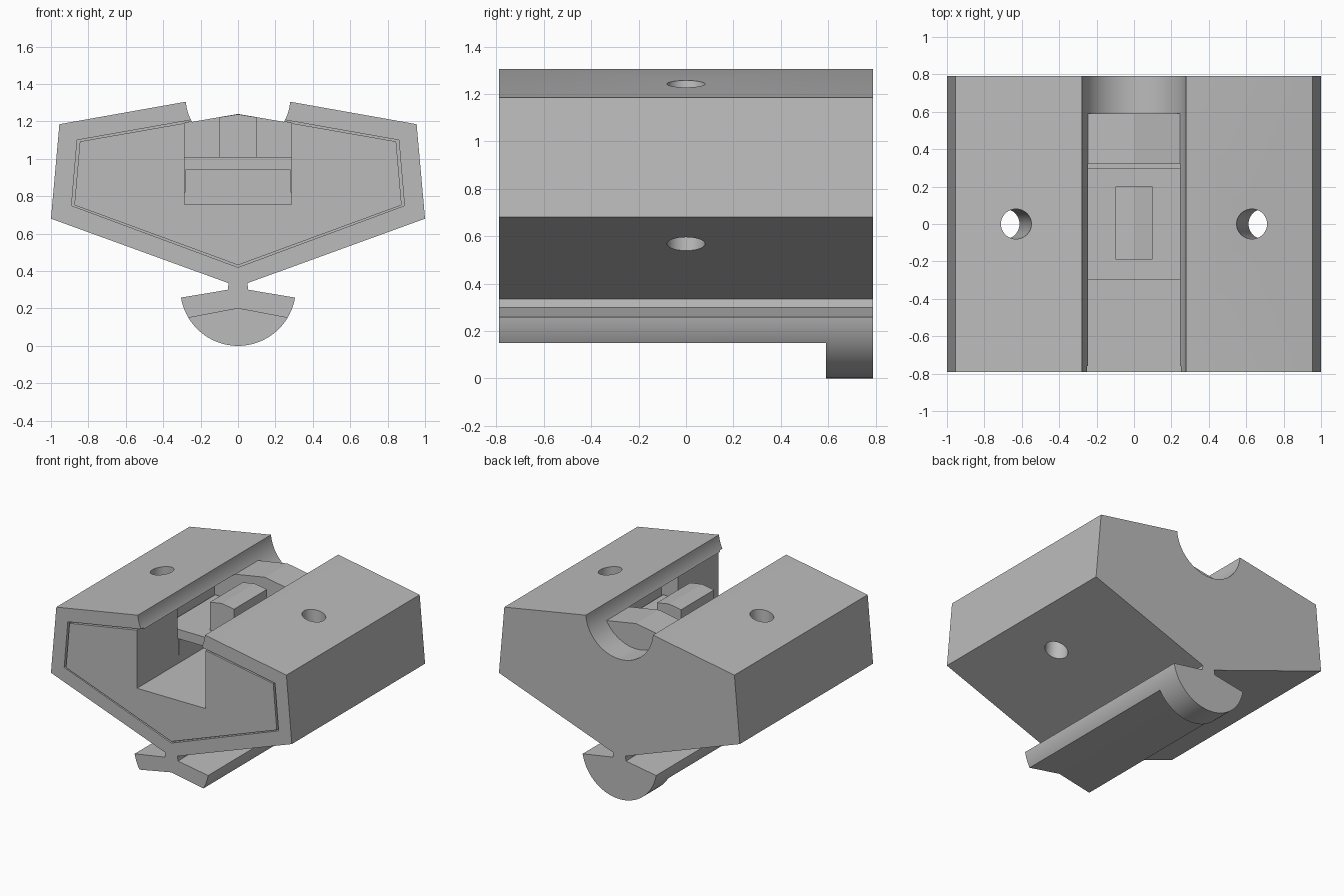
import bpy, bmesh, math
from mathutils import Vector

cube = bpy.data.objects.get("Cube")
if cube:
    bpy.data.objects.remove(cube, do_unlink=True)

grey = bpy.data.materials.new("plain grey")
grey.use_nodes = True
COLOUR = (0.5, 0.5, 0.5, 1)
grey.diffuse_color = COLOUR
grey.node_tree.nodes["Principled BSDF"].inputs["Base Color"].default_value = COLOUR

HALF = 0.79          # half the depth
STOP = 0.59          # front of the rear lip


def prism(name, profile, y0, y1):
    """Extrude an x-z profile along y."""
    bm = bmesh.new()
    face = bm.faces.new([bm.verts.new((x, y0, z)) for x, z in profile])
    res = bmesh.ops.extrude_face_region(bm, geom=[face])
    moved = [v for v in res["geom"] if isinstance(v, bmesh.types.BMVert)]
    bmesh.ops.translate(bm, vec=(0, y1 - y0, 0), verts=moved)
    bmesh.ops.recalc_face_normals(bm, faces=bm.faces)
    mesh = bpy.data.meshes.new(name)
    bm.to_mesh(mesh)
    bm.free()
    mesh.materials.append(grey)
    ob = bpy.data.objects.new(name, mesh)
    bpy.context.collection.objects.link(ob)
    return ob


def mirrored(right):
    """Close a right-hand half profile by mirroring it in x."""
    return right + [(-x, z) for x, z in reversed(right) if x > 1e-6]


def rect(x0, x1, z0, z1):
    return [(x0, z0), (x1, z0), (x1, z1), (x0, z1)]


def arc(cz, r, a0, a1, n):
    """Arc points around x = 0, angles in degrees from +x."""
    angles = [math.radians(a0 + (a1 - a0) * i / n) for i in range(n + 1)]
    return [(r * math.cos(a), cz + r * math.sin(a)) for a in angles]


def boolean(target, tool, operation="DIFFERENCE"):
    bpy.context.view_layer.objects.active = target
    mod = target.modifiers.new("cut", "BOOLEAN")
    mod.operation, mod.solver, mod.object = operation, "EXACT", tool
    bpy.ops.object.modifier_apply(modifier=mod.name)
    bpy.data.objects.remove(tool, do_unlink=True)


# Main block with the neck and mushroom rail below
block = [(0.05, 0.335), (1, 0.68), (0.955, 1.185), (0.28, 1.305), (0, 1.305)]
rail = arc(0.309, 0.309, -31, -9.5, 8) + [(0.055, 0.30)]
body = prism("body", mirrored([(0, 0.2)] + rail + block), -HALF, HALF)

# Round heel of the rail at the back
heel = mirrored(arc(0.309, 0.309, -90, -31, 20) + [(0, 0.25)])
boolean(body, prism("heel", heel, STOP, HALF), "UNION")

# Rail groove in the top: gabled floor in front, full round at the back
over = [(0.279, 1.5), (0, 1.5)]
groove = mirrored([(0, 1.24)] + arc(1.33, 0.28, -28.3, -5, 8) + over)
boolean(body, prism("groove", groove, -1, STOP + 0.005))
boolean(body, prism("round_seat", mirrored(arc(1.33, 0.28, -90, -5, 28) + over), STOP, 1))

# Front pocket and the wider latch chamber, both under the lips
boolean(body, prism("pocket", mirrored([(0, 0.755), (0.285, 0.755), (0.285, 1.192), (0, 1.241)]), -1, 0.3))
boolean(body, prism("chamber", mirrored([(0, 0.94), (0.42, 0.94), (0.42, 1.168), (0, 1.241)]), -0.31, 0.32))

# Thin outline channel in the front face
shape = [(0, 0.42), (0.89, 0.75), (0.86, 1.1), (0, 1.252)]
inner = [(x * 0.983, 0.84 + (z - 0.84) * 0.972) for x, z in shape]


def hexagon(half):
    return half[:1] + half[1:3] + half[3:] + [(-x, z) for x, z in half[2:0:-1]]


channel = prism("channel", hexagon(shape), -1, -HALF + 0.03)
boolean(channel, prism("channel_core", hexagon(inner), -1.1, 0))
boolean(body, channel)

# Slanted screw holes, parallel to the side walls
for side in (-1, 1):
    top, low = Vector((side * 0.63, 0, 1.243)), Vector((side * 0.69, 0, 0.567))
    axis = top - low
    bpy.ops.mesh.primitive_cylinder_add(vertices=48, radius=0.08, depth=1.4, location=(top + low) / 2)
    drill = bpy.context.object
    drill.rotation_euler = axis.to_track_quat("Z", "Y").to_euler()
    drill.data.materials.append(grey)
    bpy.context.view_layer.update()
    boolean(body, drill)

# Latch plate with its button and side guides
prism("latch_plate", rect(-0.4, 0.4, 0.94, 1.01), -0.3, 0.3)
prism("latch_button", mirrored([(0, 1.01), (0.1, 1.01), (0.1, 1.222), (0, 1.238)]), -0.19, 0.2)
for side, label in ((-1, "right"), (1, "left")):
    prism(label + "_latch_guide", rect(*sorted((side * 0.28, side * 0.3)), 0.82, 0.94), -0.3, 0.29)

# Smooth the round surfaces, keep edges sharp
bpy.ops.object.select_all(action="DESELECT")
body.select_set(True)
bpy.context.view_layer.objects.active = body
bpy.ops.object.shade_smooth_by_angle(angle=math.radians(15))
